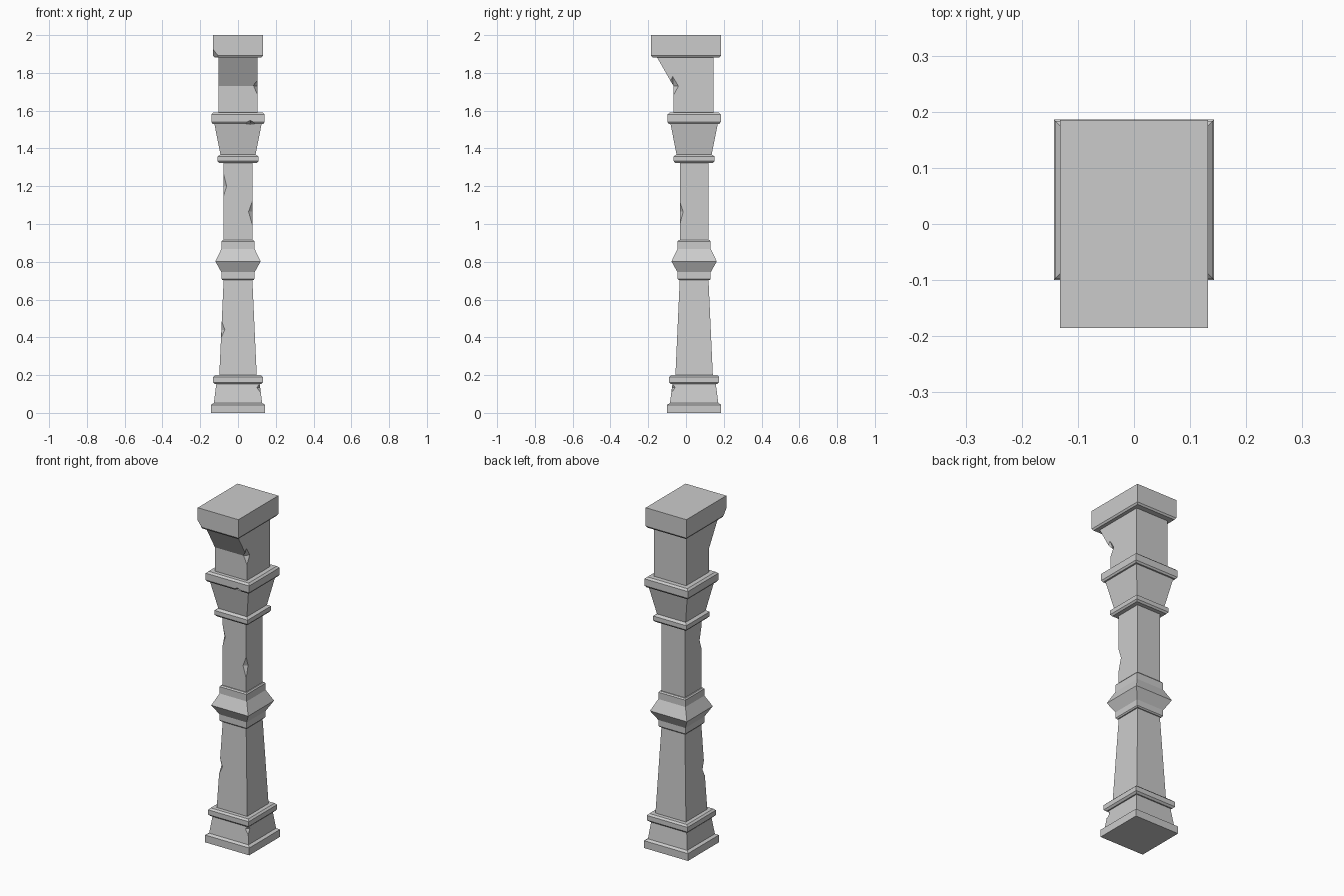
import bpy, bmesh

if "Cube" in bpy.data.objects:
    bpy.data.objects.remove(bpy.data.objects["Cube"])

YC = 0.043  # axis of the square post (the cap overhangs to the front)


def mesh_object(name, bm):
    bmesh.ops.recalc_face_normals(bm, faces=bm.faces[:])
    me = bpy.data.meshes.new(name)
    bm.to_mesh(me)
    bm.free()
    ob = bpy.data.objects.new(name, me)
    bpy.context.collection.objects.link(ob)
    return ob


def loft(name, rings):
    """Closed solid from rectangles (half_x, y_front, y_back, z), bottom to top."""
    bm = bmesh.new()
    loops = [[bm.verts.new(p) for p in ((-w, f, z), (w, f, z), (w, b, z), (-w, b, z))]
             for w, f, b, z in rings]
    bm.faces.new(loops[0])
    bm.faces.new(loops[-1])
    for lo, hi in zip(loops, loops[1:]):
        for i in range(4):
            j = (i + 1) % 4
            bm.faces.new((lo[i], lo[j], hi[j], hi[i]))
    return mesh_object(name, bm)


def square(name, profile):
    """Square section stack from (half width, z) pairs."""
    return loft(name, [(w, YC - w, YC + w, z) for w, z in profile])


def chip(ob, x, y, z, rx, ry, up, down):
    """Knock a faceted notch out of an edge with a stretched octahedron."""
    bm = bmesh.new()
    mid = [bm.verts.new(p) for p in ((x - rx, y, z), (x, y - ry, z), (x + rx, y, z), (x, y + ry, z))]
    for tip in (bm.verts.new((x, y, z + up)), bm.verts.new((x, y, z - down))):
        for i in range(4):
            bm.faces.new((mid[i], mid[(i + 1) % 4], tip))
    cutter = mesh_object("chip_cutter", bm)
    cutter.hide_render = True
    mod = ob.modifiers.new("chip", 'BOOLEAN')
    mod.operation, mod.solver, mod.object = 'DIFFERENCE', 'EXACT', cutter
    bpy.context.view_layer.objects.active = ob
    bpy.ops.object.modifier_apply(modifier=mod.name)
    bpy.data.objects.remove(cutter)


# Base: foot, tapered plinth and moulding
base = square("base", [(0.143, 0), (0.143, 0.043), (0.128, 0.052), (0.115, 0.152),
                       (0.122, 0.152), (0.132, 0.162), (0.132, 0.19), (0.122, 0.2)])
chip(base, 0.118, YC - 0.118, 0.135, 0.018, 0.018, 0.03, 0.03)

# Tapered lower shaft
lower = square("lower_shaft", [(0.099, 0.2), (0.076, 0.705)])
chip(lower, -0.088, YC - 0.088, 0.44, 0.018, 0.018, 0.06, 0.045)

# Pointed middle collar
square("middle_collar", [(0.082, 0.703), (0.088, 0.71), (0.088, 0.745), (0.12, 0.802),
                         (0.088, 0.868), (0.088, 0.908), (0.082, 0.915)])

# Straight upper shaft
upper = square("upper_shaft", [(0.076, 0.915), (0.076, 1.325)])
chip(upper, -0.076, YC - 0.076, 1.2, 0.016, 0.016, 0.065, 0.05)
chip(upper, 0.076, YC - 0.076, 1.065, 0.02, 0.018, 0.055, 0.07)

# Capital: ring, flared bell and top moulding
capital = square("capital", [(0.1, 1.323), (0.108, 1.333), (0.108, 1.358), (0.093, 1.368),
                             (0.125, 1.53), (0.134, 1.53), (0.141, 1.54), (0.141, 1.58),
                             (0.13, 1.59)])
chip(capital, 0.065, YC - 0.141, 1.532, 0.035, 0.025, 0.016, 0.016)

# Bracket block leaning forward under the cap
bracket = loft("bracket_block", [(0.104, -0.066, 0.146, 1.59), (0.104, -0.066, 0.146, 1.73),
                                 (0.104, -0.155, 0.146, 1.885)])
chip(bracket, 0.104, -0.07, 1.73, 0.024, 0.03, 0.05, 0.055)

# Overhanging cap
cap = loft("cap", [(0.125, -0.178, 0.178, 1.882), (0.132, -0.185, 0.185, 1.892),
                   (0.132, -0.185, 0.185, 2.0)])
chip(cap, -0.134, -0.187, 1.885, 0.035, 0.035, 0.045, 0.045)
